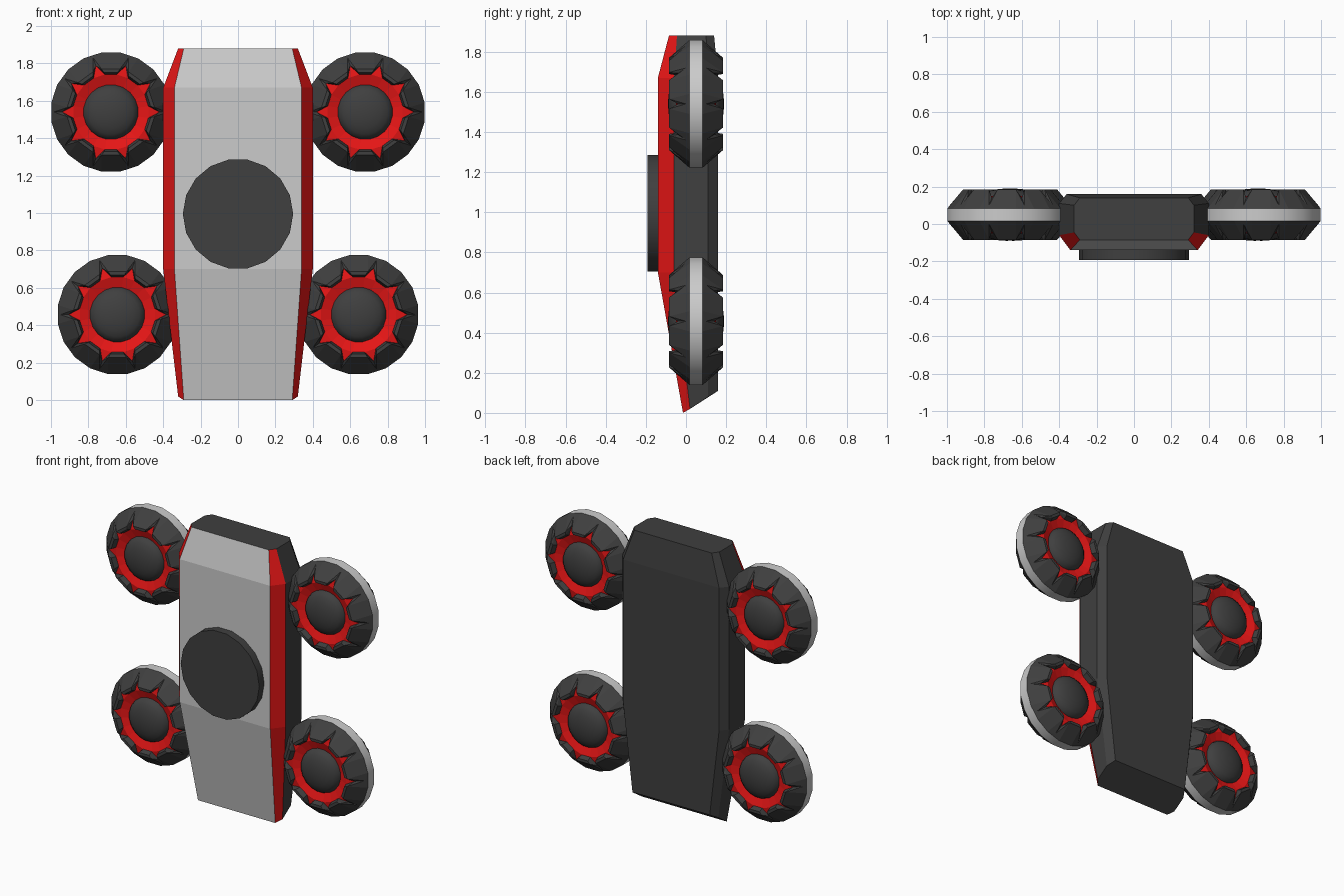
import bpy, bmesh
from math import sin, cos, radians, pi

if "Cube" in bpy.data.objects:
    bpy.data.objects.remove(bpy.data.objects["Cube"])


def material(name, c):
    m = bpy.data.materials.new(name)
    m.diffuse_color = (*c, 1)
    m.use_nodes = True
    m.node_tree.nodes["Principled BSDF"].inputs["Base Color"].default_value = m.diffuse_color
    return m


GREY, DARK, RED = 0, 1, 2
MATS = [material("grey", (0.6, 0.6, 0.6)), material("dark", (0.05, 0.05, 0.05)),
        material("red", (0.8, 0.008, 0.008))]


def build(name, faces):
    """faces: list of (points, material index, smooth)."""
    bm = bmesh.new()
    for pts, mat, smooth in faces:
        f = bm.faces.new([bm.verts.new(p) for p in pts])
        f.material_index, f.smooth = mat, smooth
    bmesh.ops.remove_doubles(bm, verts=bm.verts, dist=1e-4)
    bmesh.ops.recalc_face_normals(bm, faces=bm.faces)
    me = bpy.data.meshes.new(name)
    bm.to_mesh(me)
    bm.free()
    for m in MATS:
        me.materials.append(m)
    return me


def add(name, me, loc=(0, 0, 0)):
    ob = bpy.data.objects.new(name, me)
    ob.location = loc
    bpy.context.collection.objects.link(ob)
    return ob


# Body: eight-sided sections lofted from bottom to top
def section(half):
    return half + [(-x, y, z) for x, y, z in reversed(half)]


def middle(z):
    return section([(0.34, -0.14, z), (0.40, -0.06, z), (0.40, 0.11, z), (0.36, 0.16, z)])


rings = [
    section([(0.29, -0.015, 0), (0.32, 0.02, 0.02), (0.32, 0.11, 0.08), (0.29, 0.16, 0.11)]),
    middle(0.70),
    middle(1.67),
    section([(0.29, -0.085, 1.88), (0.32, -0.045, 1.88), (0.32, 0.10, 1.88), (0.29, 0.14, 1.88)]),
]
side_mats = [RED, DARK, DARK, DARK, DARK, DARK, RED, GREY]
faces = [(rings[0], DARK, False), (rings[-1], DARK, False)]
for lo, hi in zip(rings, rings[1:]):
    for i in range(8):
        j = (i + 1) % 8
        faces.append(([lo[i], lo[j], hi[j], hi[i]], side_mats[i], False))
add("body", build("body", faces))

# Round plate on the front
N = 18
front, back = [[(0.295 * cos(2 * pi * i / N), y, 0.995 + 0.295 * sin(2 * pi * i / N))
                for i in range(N)] for y in (-0.193, -0.12)]
faces = [(front, DARK, False), (back, DARK, False)]
faces += [([front[i - 1], front[i], back[i], back[i - 1]], DARK, True) for i in range(N)]
add("front_plate", build("front_plate", faces))


# Wheel: ten tread blocks per side, split by V grooves that show the red rim
def pt(r, deg, y):
    return (r * cos(radians(deg)), y, r * sin(radians(deg)))


faces = []
for s in (-1, 1):
    for k in range(10):
        a, b = 36 * k, 36 * k + 36
        apex, tip = pt(0.305, a, 0.05 * s), pt(0.26, a, 0.09 * s)
        edge = {}
        for d in (a - 9, a + 9, b - 9):
            edge[d] = pt(0.322, d, 0.033 * s)
        shoulder = {c: pt(0.235, a + c, 0.135 * s) for c in (-6, 6, 30)}
        lip = {c: pt(0.215, a + c, 0.135 * s) for c in (-8, 8, 28)}
        base = {c: pt(0.203, a + c, 0.10 * s) for c in (-9, 9, 27)}
        # block: outer slope, top land, inner wall
        faces += [([edge[a + 9], edge[b - 9], shoulder[30], shoulder[6]], DARK, False),
                  ([shoulder[6], shoulder[30], lip[28], lip[8]], DARK, False),
                  ([lip[8], lip[28], base[27], base[9]], DARK, False)]
        # groove end and its two walls
        faces.append(([edge[a - 9], edge[a + 9], apex], DARK, False))
        for g in (-1, 1):
            sh, li, ba = shoulder[6 * g], lip[8 * g], base[9 * g]
            faces += [([edge[a + 9 * g], sh, apex], DARK, False),
                      ([apex, sh, tip], DARK, False),
                      ([sh, li, tip], DARK, False),
                      ([li, ba, tip], DARK, False)]
        # red spike
        faces.append(([tip, base[-9], base[9]], RED, False))
    for i in range(20):
        c, d = 18 * i - 9, 18 * i + 9
        # red rim
        faces.append(([pt(0.203, c, 0.10 * s), pt(0.203, d, 0.10 * s),
                       pt(0.147, d, 0.08 * s), pt(0.147, c, 0.08 * s)], RED, False))
        # domed hub
        dome = [(0.147 * cos(t * pi / 10), (0.08 + 0.06 * sin(t * pi / 10)) * s) for t in range(5)]
        for (r0, y0), (r1, y1) in zip(dome, dome[1:]):
            faces.append(([pt(r0, c, y0), pt(r0, d, y0), pt(r1, d, y1), pt(r1, c, y1)], DARK, True))
        r, y = dome[-1]
        faces.append(([pt(r, c, y), pt(r, d, y), (0, 0.14 * s, 0)], DARK, True))
# grey running band
for i in range(20):
    c, d = 18 * i - 9, 18 * i + 9
    faces.append(([pt(0.322, c, -0.033), pt(0.322, d, -0.033),
                   pt(0.322, d, 0.033), pt(0.322, c, 0.033)], GREY, True))
wheel = build("wheel", faces)

for side, sx in (("left", -1), ("right", 1)):
    add(f"upper_wheel_{side}", wheel, (0.68 * sx, 0.05, 1.54))
    add(f"lower_wheel_{side}", wheel, (0.645 * sx, 0.05, 0.457))
